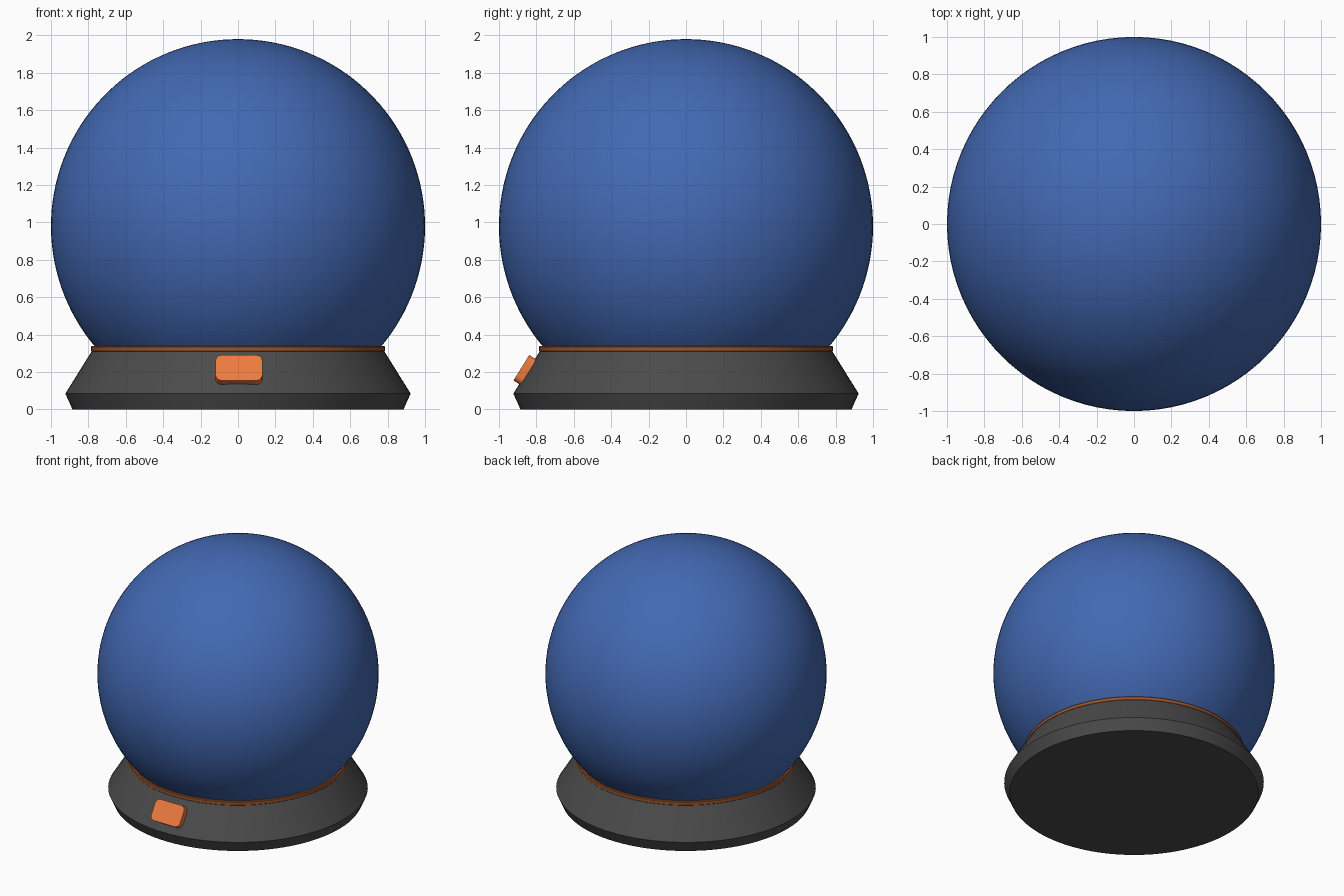
import bpy, bmesh, math
from mathutils import Matrix

if "Cube" in bpy.data.objects:
    bpy.data.objects.remove(bpy.data.objects["Cube"])

SEG = 96


def paint(obj, name, rgb):
    mat = bpy.data.materials.new(name)
    mat.diffuse_color = (*rgb, 1)
    mat.use_nodes = True
    mat.node_tree.nodes["Principled BSDF"].inputs["Base Color"].default_value = mat.diffuse_color
    obj.data.materials.append(mat)


def finish(bm, name, rgb, angle=20):
    bmesh.ops.remove_doubles(bm, verts=bm.verts, dist=1e-5)
    bmesh.ops.recalc_face_normals(bm, faces=bm.faces)
    mesh = bpy.data.meshes.new(name)
    bm.to_mesh(mesh)
    bm.free()
    obj = bpy.data.objects.new(name, mesh)
    bpy.context.collection.objects.link(obj)
    paint(obj, name + "_colour", rgb)
    bpy.ops.object.select_all(action='DESELECT')
    obj.select_set(True)
    bpy.context.view_layer.objects.active = obj
    bpy.ops.object.shade_smooth_by_angle(angle=math.radians(angle))
    return obj


def lathe(name, profile, rgb):
    """Spin an (r, z) profile around the z axis."""
    bm = bmesh.new()
    vs = [bm.verts.new((r, 0, z)) for r, z in profile]
    es = [bm.edges.new(p) for p in zip(vs, vs[1:])]
    bmesh.ops.spin(bm, geom=vs + es, cent=(0, 0, 0), axis=(0, 0, 1),
                   angle=math.tau, steps=SEG, use_merge=True)
    return finish(bm, name, rgb)


BLUE = (0.055, 0.14, 0.45)
ORANGE = (0.85, 0.2, 0.05)
DARK_ORANGE = (0.32, 0.09, 0.025)
DARK_GREY = (0.07, 0.07, 0.07)

# Globe: unit sphere cut off where it sits in the collar
start, steps = math.asin(-0.66), 48
globe = [(math.cos(a), 0.98 + math.sin(a)) for a in
         (start + (math.pi / 2 - start) * i / steps for i in range(steps))]
lathe("globe", [(0, globe[0][1])] + globe + [(0, 1.98)], BLUE)

# Flared base with an undercut foot
lathe("base", [(0, 0), (0.885, 0), (0.923, 0.085), (0.783, 0.31), (0, 0.31)], DARK_GREY)

# Thin collar between base and globe
lathe("collar_ring", [(0.74, 0.308), (0.78, 0.308), (0.785, 0.313), (0.785, 0.335),
                      (0.78, 0.34), (0.74, 0.34), (0.74, 0.308)], DARK_ORANGE)

# Plain raised badge lying on the sloping front of the base
bm = bmesh.new()
bmesh.ops.create_cube(bm, size=1, matrix=Matrix.Diagonal((0.25, 0.16, 0.06, 1)))
corners = [e for e in bm.edges if abs(e.verts[0].co.z - e.verts[1].co.z) > 0.01]
bmesh.ops.bevel(bm, geom=corners, offset=0.035, segments=5, profile=0.5, affect='EDGES')
tilt = math.atan2(0.225, 0.14)
bm.transform(Matrix.Translation((0.005, -0.855, 0.207)) @ Matrix.Rotation(tilt, 4, 'X'))
finish(bm, "front_badge", ORANGE, 30)
